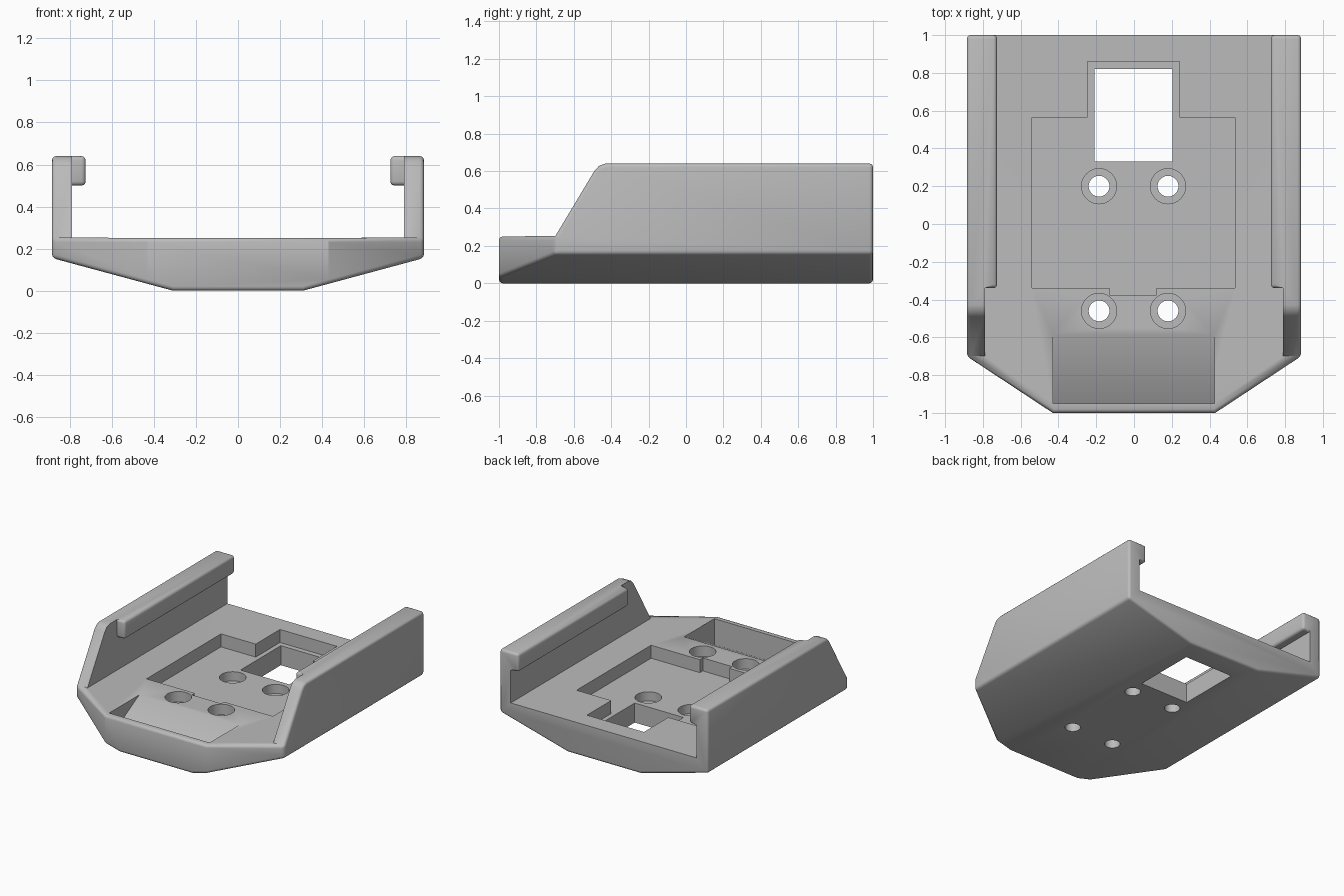
import bpy, bmesh, math
from mathutils import Vector

default = bpy.data.objects.get("Cube")
if default:
    bpy.data.objects.remove(default, do_unlink=True)

grey = bpy.data.materials.new("plain grey")
grey.use_nodes = True
COLOUR = (0.5, 0.5, 0.5, 1)
grey.diffuse_color = COLOUR
grey.node_tree.nodes["Principled BSDF"].inputs["Base Color"].default_value = COLOUR

FLOOR, TOP, HALF = 0.25, 0.64, 0.885
WALL_IN, LIP_IN, LIP_LOW = 0.79, 0.725, 0.5


def prism(name, outline, axis, low, high):
    """Extrude a 2D outline along the x, y or z axis."""
    def place(p, d):
        return {"x": (d, p[0], p[1]), "y": (p[0], d, p[1]), "z": (p[0], p[1], d)}[axis]
    bm = bmesh.new()
    face = bm.faces.new([bm.verts.new(place(p, low)) for p in outline])
    out = bmesh.ops.extrude_face_region(bm, geom=[face])
    verts = [v for v in out["geom"] if isinstance(v, bmesh.types.BMVert)]
    shift = Vector(place((0, 0), high - low))
    bmesh.ops.translate(bm, verts=verts, vec=shift)
    bmesh.ops.recalc_face_normals(bm, faces=bm.faces)
    mesh = bpy.data.meshes.new(name)
    bm.to_mesh(mesh)
    bm.free()
    obj = bpy.data.objects.new(name, mesh)
    bpy.context.collection.objects.link(obj)
    return obj


def box(name, x0, x1, y0, y1, z0, z1):
    return prism(name, [(x0, y0), (x1, y0), (x1, y1), (x0, y1)], "z", z0, z1)


def cylinder(name, x, y, radius, z0, z1, sides=40):
    ring = [(x + radius * math.cos(math.tau * i / sides),
             y + radius * math.sin(math.tau * i / sides)) for i in range(sides)]
    return prism(name, ring, "z", z0, z1)


def cut(target, cutter):
    cutter.hide_render = True
    mod = target.modifiers.new("cut", "BOOLEAN")
    mod.operation, mod.solver, mod.object = "DIFFERENCE", "EXACT", cutter
    graph = bpy.context.evaluated_depsgraph_get()
    mesh = bpy.data.meshes.new_from_object(target.evaluated_get(graph))
    target.modifiers.clear()
    target.data = mesh
    bpy.data.objects.remove(cutter, do_unlink=True)


# Outer block with a keel-shaped underside
block = [(-HALF, TOP), (-HALF, 0.155), (-0.31, 0), (0.31, 0), (HALF, 0.155), (HALF, TOP)]
holder = prism("phone_holder_tray".replace("phone_", ""), block, "y", -1, 1)

# Angled front corners
for s in (-1, 1):
    cut(holder, prism("corner_cutter", [(s * 0.43, -1), (s * HALF, -0.7), (s * 1.1, -0.558),
                                        (s * 1.1, -1.2), (s * 0.43, -1.2)], "z", -1, 2))

# Sloping front of the side walls, with a softened top
slope = [(-1.2, FLOOR), (-0.7, FLOOR), (-0.49, 0.6), (-0.465, 0.628), (-0.43, TOP),
         (-0.43, 1), (-1.2, 1)]
cut(holder, prism("slope_cutter", slope, "x", -2, 2))

# Channel between the walls, undercut below the lips
channel = [(-WALL_IN, FLOOR), (WALL_IN, FLOOR), (WALL_IN, LIP_LOW), (LIP_IN, LIP_LOW),
           (LIP_IN, 1), (-LIP_IN, 1), (-LIP_IN, LIP_LOW), (-WALL_IN, LIP_LOW)]
cut(holder, prism("channel_cutter", channel, "y", -0.72, 1.2))
cut(holder, box("lip_end_cutter", -WALL_IN, WALL_IN, -0.72, -0.34, FLOOR, 1))

# Soften the outer edges and lips, leaving the inner wall edges crisp
bm = bmesh.new()
bm.from_mesh(holder.data)
bmesh.ops.remove_doubles(bm, verts=bm.verts, dist=0.0005)
bmesh.ops.dissolve_limit(bm, angle_limit=0.01, verts=bm.verts, edges=bm.edges)


def soft(edge):
    if len(edge.link_faces) != 2 or not edge.is_convex or edge.calc_face_angle() < 0.6:
        return False
    return not all(abs(abs(v.co.x) - WALL_IN) < 0.005 for v in edge.verts)


bmesh.ops.bevel(bm, geom=[e for e in bm.edges if soft(e)], offset=0.02, segments=3,
                profile=0.5, affect="EDGES", clamp_overlap=True)
bm.to_mesh(holder.data)
bm.free()

# Stepped pocket in the floor
pocket = [(-0.54, -0.34), (-0.13, -0.34), (-0.13, -0.375), (0.12, -0.375), (0.12, -0.34),
          (0.535, -0.34), (0.535, 0.565), (0.24, 0.565), (0.24, 0.86), (-0.245, 0.86),
          (-0.245, 0.565), (-0.54, 0.565)]
cut(holder, prism("pocket_cutter", pocket, "z", 0.15, 0.4))

# Square opening through the pocket
cut(holder, box("opening_cutter", -0.21, 0.205, 0.33, 0.82, -0.5, 0.4))

# Counterbored screw holes
for x in (-0.185, 0.18):
    for y, seat in ((0.2, 0.08), (-0.46, 0.17)):
        cut(holder, cylinder("bore_cutter", x, y, 0.093, seat, 0.4))
        cut(holder, cylinder("screw_cutter", x, y, 0.055, -0.5, 0.4))

# Ramped recess at the front
ramp = [(-0.95, 0.05), (-0.585, FLOOR), (-0.585, 0.4), (-0.95, 0.4)]
cut(holder, prism("ramp_cutter", ramp, "x", -0.43, 0.425))

# Finish
holder.data.materials.clear()
holder.data.materials.append(grey)
for p in holder.data.polygons:
    p.material_index = 0
bpy.ops.object.select_all(action="DESELECT")
holder.select_set(True)
bpy.context.view_layer.objects.active = holder
bpy.ops.object.shade_smooth_by_angle(angle=math.radians(32))
